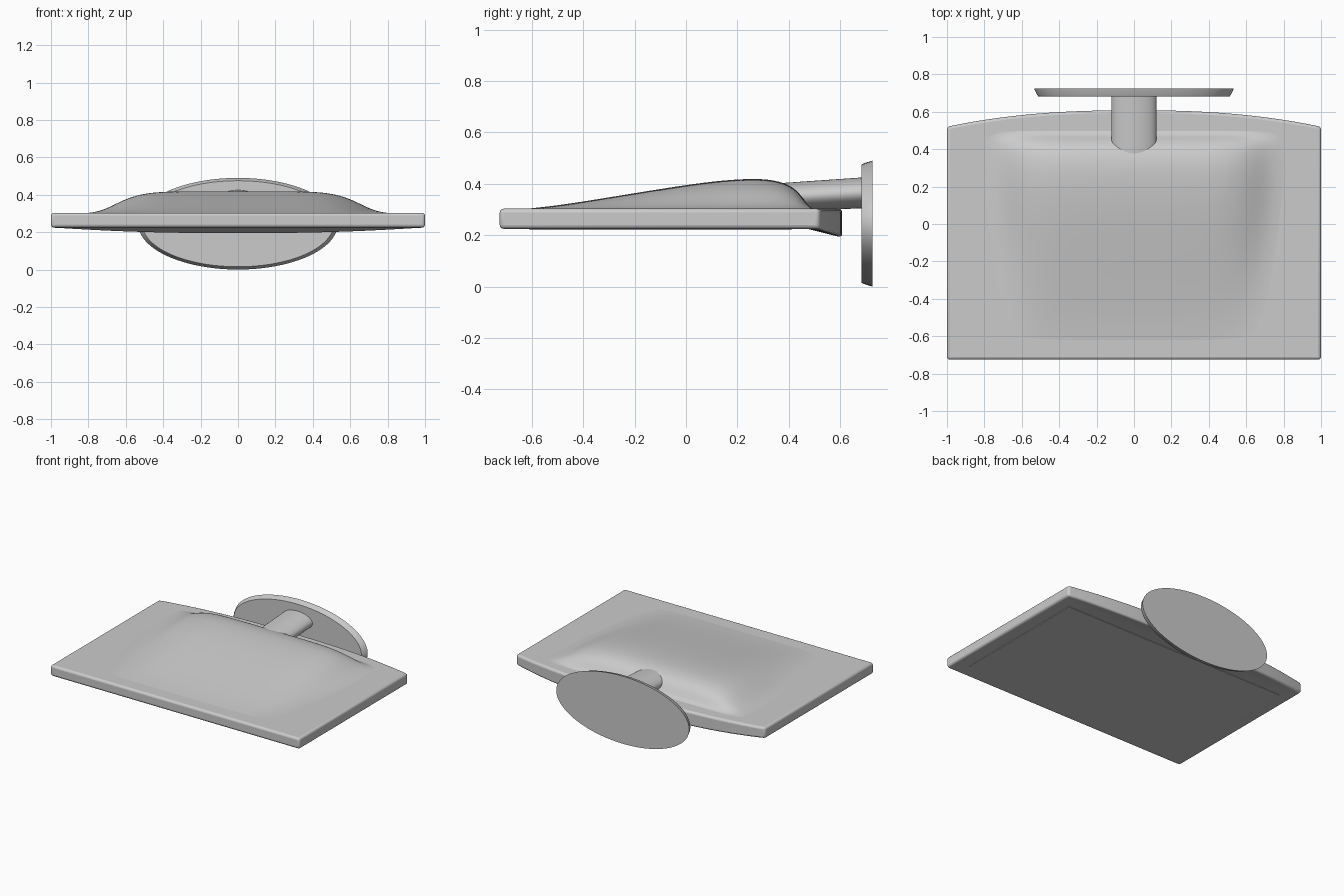
import bpy, bmesh, math

if "Cube" in bpy.data.objects:
    bpy.data.objects.remove(bpy.data.objects["Cube"])


def finish(name, bm, angle=35):
    bmesh.ops.recalc_face_normals(bm, faces=bm.faces)
    me = bpy.data.meshes.new(name)
    bm.to_mesh(me)
    bm.free()
    ob = bpy.data.objects.new(name, me)
    bpy.context.collection.objects.link(ob)
    bpy.ops.object.select_all(action='DESELECT')
    ob.select_set(True)
    bpy.context.view_layer.objects.active = ob
    bpy.ops.object.shade_smooth_by_angle(angle=math.radians(angle))
    return ob


def loft(name, rings):
    """Bridge closed rings of points and cap both ends."""
    bm = bmesh.new()
    vs = [[bm.verts.new(p) for p in r] for r in rings]
    n = len(vs[0])
    for a, b in zip(vs, vs[1:]):
        for i in range(n):
            bm.faces.new((a[i], a[(i + 1) % n], b[(i + 1) % n], b[i]))
    bm.faces.new(vs[0])
    bm.faces.new(vs[-1])
    return finish(name, bm)


def ellipse(y, z, rx, rz, n=96):
    return [(rx * math.cos(2 * math.pi * i / n), y, z + rz * math.sin(2 * math.pi * i / n))
            for i in range(n)]


# Spray plate: bowed back edge whose underside dips toward the middle
sections = []
for i in range(41):
    x = -1 + i / 20
    bow = 1 - abs(x) ** 2.4
    yb = 0.52 + 0.088 * bow
    sections.append([(x, -0.725, 0.225), (x, -0.725, 0.303), (x, yb, 0.303),
                     (x, yb, 0.225 - 0.034 * bow), (x, 0.47, 0.225)])
plate = loft("spray_plate", sections)
bev = plate.modifiers.new("edge_round", 'BEVEL')
bev.width = 0.015
bev.segments = 3
bev.limit_method = 'ANGLE'
bev.angle_limit = math.radians(40)

# Underside spray panel, barely proud of the plate
loft("spray_panel", [[(sx, -0.61, z), (sx, 0.41, z), (-sx, 0.41, z), (-sx, -0.61, z)]
                     for sx, z in ((0.9, 0.23), (0.9, 0.221))])

# Swollen cover on top: length profile times width profile, subdivided smooth
length = [(-0.63, 0), (-0.5, 0.013), (-0.3, 0.045), (-0.1, 0.078), (0.1, 0.108), (0.25, 0.119),
          (0.34, 0.114), (0.41, 0.092), (0.45, 0.052), (0.475, 0.012), (0.50, 0)]
half = [(0, 1), (0.2, 1), (0.38, 0.99), (0.5, 0.92), (0.6, 0.7), (0.68, 0.36), (0.75, 0.09), (0.82, 0)]
width = [(-x, q) for x, q in reversed(half[1:])] + half
bm = bmesh.new()
grid = []
for y, h in length:
    taper = 0.86 + 0.12 * min(1, (y + 0.63) / 0.8)
    grid.append([bm.verts.new((x * taper, y, 0.302 + h * q)) for x, q in width])
for a, b in zip(grid, grid[1:]):
    for i in range(len(a) - 1):
        bm.faces.new((a[i], a[i + 1], b[i + 1], b[i]))
cover = finish("top_cover", bm, 80)
sub = cover.modifiers.new("smooth", 'SUBSURF')
sub.levels = sub.render_levels = 3

# Oval arm into the wall flange
loft("arm", [ellipse(0.3, 0.343, 0.12, 0.055, 64), ellipse(0.69, 0.365, 0.12, 0.06, 64)])

# Oval wall flange with tapered rim
loft("wall_flange", [ellipse(0.683, 0.245, 0.512, 0.23), ellipse(0.69, 0.245, 0.518, 0.234),
                     ellipse(0.725, 0.245, 0.534, 0.245)])
